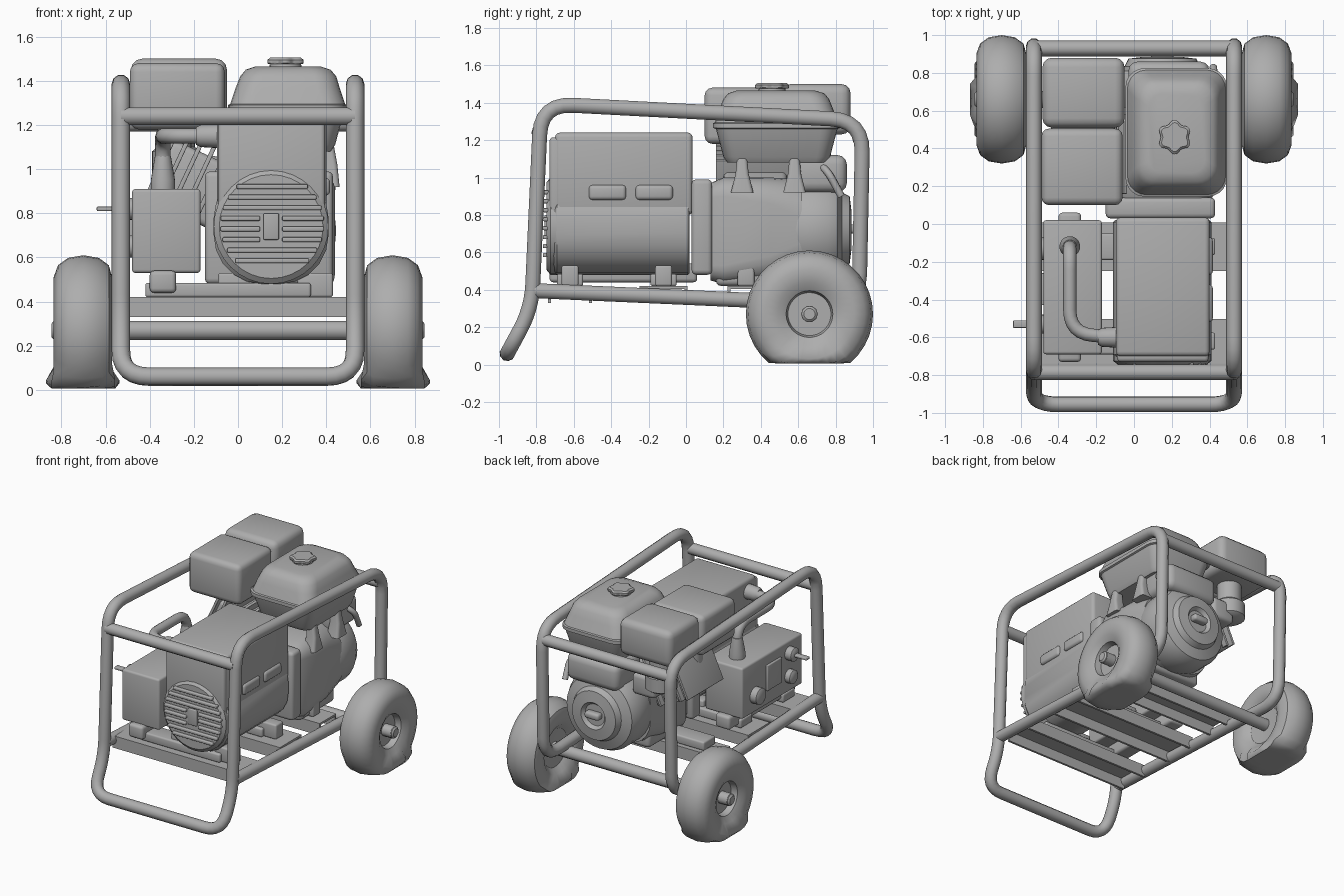
import bpy, bmesh, math
from mathutils import Vector, Matrix

grey = bpy.data.materials.new("grey")
grey.diffuse_color = (0.42, 0.42, 0.42, 1)


def finish(name, bm, angle=35):
    bmesh.ops.recalc_face_normals(bm, faces=bm.faces)
    me = bpy.data.meshes.new(name)
    bm.to_mesh(me)
    bm.free()
    me.materials.append(grey)
    ob = bpy.data.objects.new(name, me)
    bpy.context.collection.objects.link(ob)
    bpy.ops.object.select_all(action='DESELECT')
    ob.select_set(True)
    bpy.context.view_layer.objects.active = ob
    bpy.ops.object.shade_smooth_by_angle(angle=math.radians(angle))
    return ob


def skin(name, rings):
    """Bridge equal-sized closed rings and cap both ends."""
    bm = bmesh.new()
    vs = [[bm.verts.new(p) for p in r] for r in rings]
    n = len(vs[0])
    for a, b in zip(vs, vs[1:]):
        for i in range(n):
            j = (i + 1) % n
            bm.faces.new((a[i], a[j], b[j], b[i]))
    bm.faces.new(vs[0])
    bm.faces.new(vs[-1])
    return finish(name, bm)


def place(axis, t, u, v):
    return {'x': (t, u, v), 'y': (u, t, v), 'z': (u, v, t)}[axis]


def rrect(axis, t, u0, u1, v0, v1, r, n=5):
    pts = []
    for k, (cu, cv) in enumerate(((u1 - r, v1 - r), (u0 + r, v1 - r), (u0 + r, v0 + r), (u1 - r, v0 + r))):
        for i in range(n + 1):
            a = (k + i / n) * math.pi / 2
            pts.append(place(axis, t, cu + r * math.cos(a), cv + r * math.sin(a)))
    return pts


def loft(name, axis, *secs):
    return skin(name, [rrect(axis, *s) for s in secs])


def lathe(name, axis, cu, cv, prof, n=32):
    """prof: (radius, position along axis)"""
    return skin(name, [[place(axis, t, cu + max(r, 0.001) * math.cos(2 * math.pi * i / n),
                              cv + max(r, 0.001) * math.sin(2 * math.pi * i / n)) for i in range(n)]
                       for r, t in prof])


def box(name, x0, x1, y0, y1, z0, z1, bevel=0.0, rot=None):
    bm = bmesh.new()
    bmesh.ops.create_cube(bm, size=1)
    bmesh.ops.scale(bm, vec=(x1 - x0, y1 - y0, z1 - z0), verts=bm.verts)
    if bevel:
        bmesh.ops.bevel(bm, geom=bm.edges[:], offset=bevel, segments=3, profile=0.5, affect='EDGES')
    if rot:
        bmesh.ops.rotate(bm, matrix=Matrix.Rotation(math.radians(rot), 3, 'Y'), verts=bm.verts)
    bmesh.ops.translate(bm, vec=((x0 + x1) / 2, (y0 + y1) / 2, (z0 + z1) / 2), verts=bm.verts)
    return finish(name, bm)


def tube(name, pts, rad, fillet=0.15, steps=6):
    """Round pipe along a polyline with filleted corners."""
    pts = [Vector(p) for p in pts]
    path = [pts[0]]
    for a, b, c in zip(pts, pts[1:], pts[2:]):
        da, dc = a - b, c - b
        f = min(fillet, da.length * 0.48, dc.length * 0.48)
        p, q = b + da.normalized() * f, b + dc.normalized() * f
        for i in range(steps + 1):
            t = i / steps
            path.append(p * (1 - t) ** 2 + b * 2 * t * (1 - t) + q * t * t)
    path.append(pts[-1])
    cu = bpy.data.curves.new(name, 'CURVE')
    cu.dimensions = '3D'
    cu.bevel_depth = rad
    cu.bevel_resolution = 3
    cu.use_fill_caps = True
    sp = cu.splines.new('POLY')
    sp.points.add(len(path) - 1)
    for s, p in zip(sp.points, path):
        s.co = (*p, 1)
    cu.materials.append(grey)
    ob = bpy.data.objects.new(name, cu)
    bpy.context.collection.objects.link(ob)
    bpy.ops.object.select_all(action='DESELECT')
    ob.select_set(True)
    bpy.context.view_layer.objects.active = ob
    bpy.ops.object.convert(target='MESH')
    bpy.ops.object.shade_smooth_by_angle(angle=math.radians(50))


# Tubular frame: one continuous pipe through both sides and the front foot
side = [(-0.81, 0.395), (0.925, 0.318), (0.945, 1.305), (-0.775, 1.395), (-0.825, 0.30), (-0.955, 0.06)]
loop = [(0.53, y, z) for y, z in side] + [(-0.53, y, z) for y, z in reversed(side)]
tube("frame", loop, 0.042, 0.17)
tube("front_crossbar", [(-0.53, -0.785, 1.24), (0.53, -0.785, 1.24)], 0.042)
tube("rear_crossbar", [(-0.53, 0.93, 1.21), (0.53, 0.93, 1.21)], 0.042)
tube("axle", [(-0.83, 0.66, 0.27), (0.83, 0.66, 0.27)], 0.045)

# Wheels with flattened tyre bottoms and recessed hubs
tyre = [(0.04, 0.63), (0.14, 0.62), (0.18, 0.585), (0.24, 0.57), (0.295, 0.585), (0.328, 0.63), (0.34, 0.70),
        (0.328, 0.77), (0.295, 0.815), (0.24, 0.835), (0.17, 0.825), (0.125, 0.80), (0.115, 0.755), (0.04, 0.755)]
for s, nm in ((-1, "left"), (1, "right")):
    w = lathe(nm + "_wheel", 'x', 0.66, 0.27, [(r, s * x) for r, x in tyre], 36)
    for v in w.data.vertices:
        if v.co.z < 0.06:
            v.co.x += s * (abs(v.co.x) - 0.70) * 0.25
            v.co.z = max(v.co.z, 0.0) + (0.006 if v.co.z < 0 else 0)
    lathe(nm + "_hub_pin", 'x', 0.66, 0.27, [(0.042, s * 0.7), (0.042, s * 0.835), (0.03, s * 0.845)], 20)

# Channel cross members and mounting feet
for i, (y, h) in enumerate(((-0.62, 0.11), (-0.12, 0.12), (0.32, 0.09))):
    box(f"channel_top_{i}", -0.52, 0.52, y - h, y + h, 0.405, 0.42)
    for s in (-1, 1):
        box(f"channel_flange_{i}_{s}", -0.52, 0.52, y + s * h - 0.008, y + s * h + 0.008, 0.33, 0.42)
for y in (-0.62, -0.12, 0.32):
    box("mount_bar", -0.42, 0.33, y - 0.07, y + 0.07, 0.42, 0.485, 0.012)
    for x in (-0.02, 0.34):
        box("mount_foot", x - 0.07, x + 0.09, y - 0.045, y + 0.045, 0.42, 0.53, 0.012)
box("panel_rail", -0.40, -0.28, -0.73, 0.06, 0.44, 0.54, 0.02)

# Alternator barrel, top housing and end cover
loft("alternator_body", 'y', (-0.72, -0.09, 0.39, 0.50, 0.98, 0.22), (-0.69, -0.11, 0.41, 0.48, 1.0, 0.22),
     (0.01, -0.11, 0.41, 0.48, 1.0, 0.22), (0.02, -0.10, 0.40, 0.49, 0.99, 0.21))
box("alternator_housing", -0.095, 0.40, -0.70, 0.035, 0.80, 1.24, 0.025)
box("front_plate", -0.09, 0.395, -0.73, -0.65, 0.74, 1.215, 0.02)
lathe("end_cover", 'y', 0.15, 0.74, [(0.26, -0.64), (0.26, -0.725), (0.235, -0.745), (0, -0.745)])
for k in range(8):
    z = 0.585 + k * 0.048
    half = math.sqrt(0.235 ** 2 - (z - 0.75) ** 2)
    parts = ((0.155 - half, 0.10), (0.20, 0.155 + half)) if 2 <= k <= 4 else ((0.155 - half, 0.155 + half),)
    for a, b in parts:
        box(f"vent_slat_{k}", a, b, -0.765, -0.735, z - 0.011, z + 0.011, 0.006)
box("cover_badge", 0.115, 0.185, -0.757, -0.74, 0.68, 0.80, 0.006)
for y in (-0.42, -0.17):
    box("side_rib", 0.34, 0.417, y - 0.1, y + 0.1, 0.88, 0.96, 0.02)

# Control panel box with sockets and switches on its outer face
box("control_box", -0.48, -0.17, -0.69, 0.02, 0.53, 0.91, 0.015)
for y, z, r, d in ((-0.53, 0.82, 0.05, 0.05), (-0.53, 0.65, 0.05, 0.04), (-0.13, 0.66, 0.06, 0.05)):
    lathe("socket", 'x', y, z, [(r, -0.47), (r, -0.48 - d), (r * 0.7, -0.49 - d)], 20)
box("outlet_plate", -0.495, -0.47, -0.43, -0.26, 0.64, 0.83, 0.006)
box("switch_lever", -0.64, -0.48, -0.55, -0.51, 0.81, 0.83, 0.006)

# Cable conduit from the control box to the housing
tube("conduit", [(-0.34, -0.12, 0.9), (-0.34, -0.12, 1.15), (-0.34, -0.58, 1.15), (-0.08, -0.6, 1.15)], 0.035, 0.15)
lathe("conduit_boot", 'z', -0.34, -0.12, [(0.055, 0.9), (0.055, 0.95), (0.036, 1.06)], 20)
lathe("conduit_collar", 'x', -0.6, 1.15, [(0.04, -0.19), (0.05, -0.17), (0.055, -0.09)], 20)

# Engine block, adapter flange and recoil shroud
box("adapter_flange", -0.15, 0.43, 0.03, 0.14, 0.48, 0.99, 0.025)
loft("engine_block", 'y', (0.13, -0.10, 0.41, 0.45, 0.97, 0.08), (0.20, -0.14, 0.44, 0.43, 1.0, 0.1),
     (0.45, -0.14, 0.44, 0.44, 1.0, 0.14), (0.62, -0.14, 0.43, 0.45, 0.99, 0.2))
lathe("recoil_shroud", 'y', 0.15, 0.72, [(0.28, 0.58), (0.295, 0.62), (0.295, 0.76), (0.27, 0.81), (0.20, 0.835),
                                         (0.18, 0.875), (0.10, 0.885), (0.08, 0.86), (0, 0.86)])
box("pull_handle", 0.09, 0.21, 0.85, 0.91, 0.70, 0.75, 0.018)
box("shroud_top", -0.03, 0.40, 0.55, 0.86, 0.92, 1.12, 0.05)
box("engine_sump", -0.10, 0.40, 0.16, 0.58, 0.42, 0.55, 0.03)

# Tilted cylinder head with cooling fins and carburettor
box("cylinder", -0.38, 0.05, 0.20, 0.54, 0.76, 1.06, 0.03, 25)
for k in range(5):
    x = -0.12 - k * 0.055
    z = 0.93 + k * 0.026
    box(f"fin_{k}", x - 0.01, x + 0.01, 0.16, 0.58, z - 0.18, z + 0.18, 0.004, 25)
lathe("intake_neck", 'z', -0.28, 0.69, [(0.08, 0.96), (0.11, 0.98), (0.11, 1.08), (0.085, 1.10), (0.085, 1.25)], 24)
box("carburettor", -0.27, -0.08, 0.56, 0.76, 0.90, 1.06, 0.03)
lathe("exhaust_neck", 'z', -0.28, 0.32, [(0.07, 0.95), (0.07, 1.2)], 20)
tube("fuel_line", [(0.30, 0.68, 1.1), (0.43, 0.76, 1.03), (0.42, 0.83, 0.9)], 0.02, 0.05)

# Muffler and air filter boxes
box("muffler", -0.49, -0.06, 0.10, 0.505, 1.18, 1.48, 0.04)
box("air_filter", -0.485, -0.05, 0.51, 0.88, 1.23, 1.50, 0.05)
box("filter_bridge", -0.44, -0.10, 0.45, 0.56, 1.22, 1.43, 0.02)

# Fuel tank: tapered base, seam flange, domed top, scalloped cap, posts
loft("fuel_tank", 'z', (1.08, 0.04, 0.42, 0.22, 0.75, 0.06), (1.11, 0.02, 0.44, 0.20, 0.77, 0.07),
     (1.26, -0.03, 0.48, 0.16, 0.81, 0.09), (1.265, -0.045, 0.492, 0.145, 0.825, 0.1),
     (1.29, -0.045, 0.492, 0.145, 0.825, 0.1), (1.295, -0.035, 0.485, 0.155, 0.815, 0.1),
     (1.37, -0.01, 0.46, 0.18, 0.785, 0.1), (1.42, 0.01, 0.445, 0.20, 0.765, 0.1),
     (1.45, 0.035, 0.42, 0.225, 0.74, 0.09), (1.465, 0.08, 0.375, 0.27, 0.69, 0.07))
lathe("filler_neck", 'z', 0.215, 0.46, [(0.075, 1.45), (0.07, 1.48)], 24)
cap = []
for z, k in ((1.475, 0.95), (1.48, 1.0), (1.495, 1.0), (1.505, 0.85)):
    ring = []
    for i in range(48):
        a = 2 * math.pi * i / 48
        r = k * (0.082 + 0.009 * math.cos(6 * a + math.pi))
        ring.append((0.215 + r * math.cos(a), 0.46 + r * math.sin(a), z))
    cap.append(ring)
skin("fuel_cap", cap)
for y in (0.30, 0.58):
    loft("tank_post", 'z', (0.92, 0.36, 0.46, y - 0.06, y + 0.06, 0.02), (1.02, 0.37, 0.45, y - 0.035, y + 0.035, 0.02),
         (1.13, 0.37, 0.43, y - 0.025, y + 0.025, 0.02))
